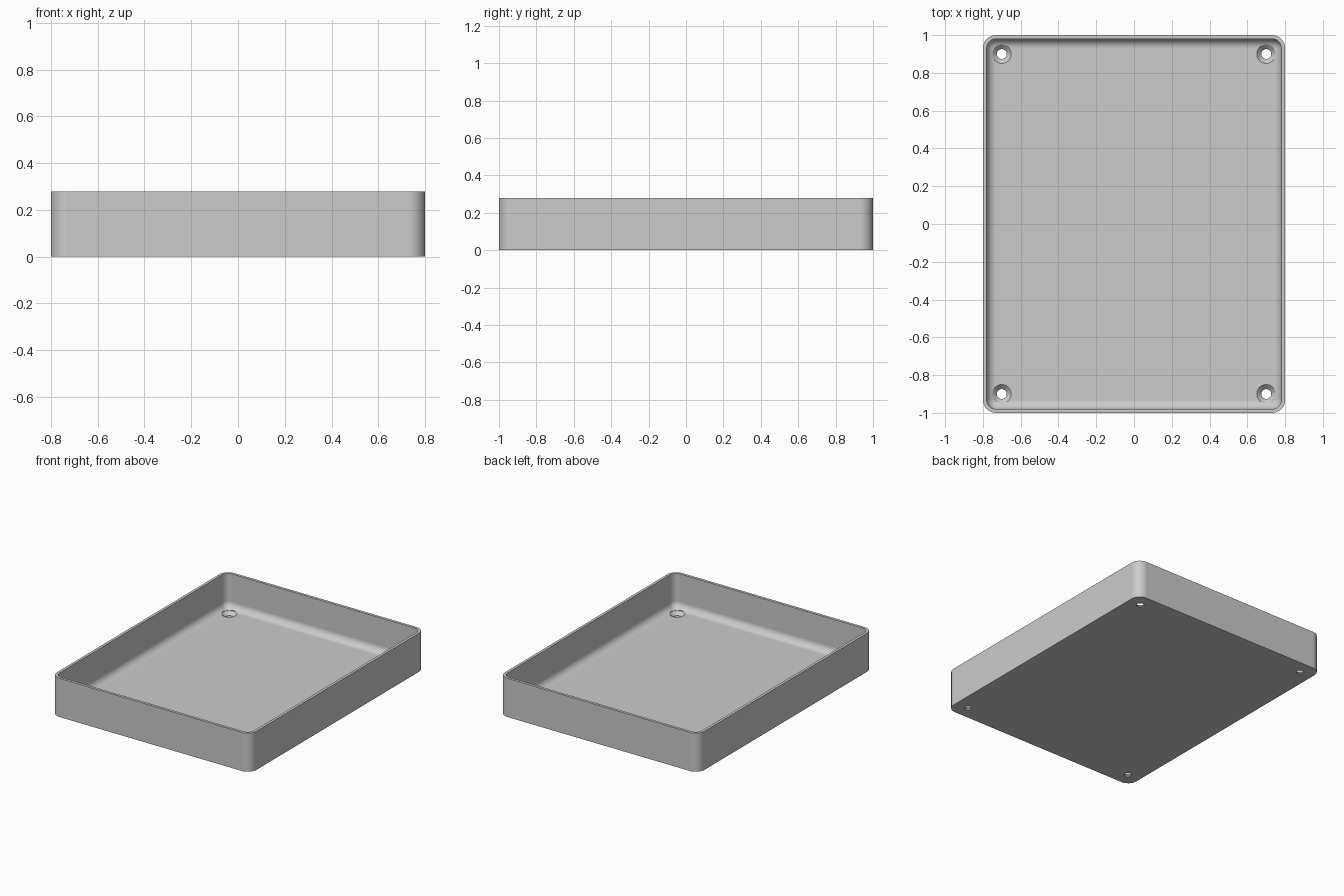
import bpy, bmesh, math

default = bpy.data.objects.get("Cube")
if default:
    bpy.data.objects.remove(default, do_unlink=True)

HALF_X, HALF_Y, HEIGHT = 0.8, 1.0, 0.28
CORNER, WALL, FLOOR, FILLET = 0.07, 0.02, 0.03, 0.05
STEPS = 12

grey = bpy.data.materials.new("light grey")
grey.use_nodes = True
colour = (0.6, 0.6, 0.6, 1)
grey.diffuse_color = colour
grey.node_tree.nodes["Principled BSDF"].inputs["Base Color"].default_value = colour


def make_object(name, bm):
    bmesh.ops.remove_doubles(bm, verts=bm.verts, dist=1e-5)
    bmesh.ops.recalc_face_normals(bm, faces=bm.faces)
    mesh = bpy.data.meshes.new(name)
    bm.to_mesh(mesh)
    bm.free()
    mesh.materials.append(grey)
    obj = bpy.data.objects.new(name, mesh)
    bpy.context.collection.objects.link(obj)
    return obj


def rounded_ring(bm, inset, z):
    """Rounded rectangle, inset from the outer wall."""
    radius = max(CORNER - inset, 0)
    ring = []
    for quarter, (sx, sy) in enumerate(((1, 1), (-1, 1), (-1, -1), (1, -1))):
        cx = sx * (HALF_X - inset - radius)
        cy = sy * (HALF_Y - inset - radius)
        for i in range(STEPS + 1):
            a = (quarter + i / STEPS) * math.pi / 2
            ring.append(bm.verts.new((cx + radius * math.cos(a), cy + radius * math.sin(a), z)))
    return ring


def round_ring(bm, x, y, radius, z, count=32):
    angles = [2 * math.pi * i / count for i in range(count)]
    return [bm.verts.new((x + radius * math.cos(a), y + radius * math.sin(a), z)) for a in angles]


def skin(bm, rings):
    """Joins rings into a closed solid with capped ends."""
    for low, high in zip(rings, rings[1:]):
        for i in range(len(low)):
            j = (i + 1) % len(low)
            bm.faces.new((low[i], low[j], high[j], high[i]))
    bm.faces.new(rings[0])
    bm.faces.new(rings[-1])


# Tray: outer wall, rim, inner wall, then a fillet down to the floor
profile = [(0, 0), (0, HEIGHT), (WALL, HEIGHT)]
for i in range(STEPS + 1):
    a = i / STEPS * math.pi / 2
    profile.append((WALL + FILLET * (1 - math.cos(a)), FLOOR + FILLET * (1 - math.sin(a))))
bm = bmesh.new()
skin(bm, [rounded_ring(bm, inset, z) for inset, z in profile])
tray = make_object("tray", bm)

# Countersunk screw holes in the four corners
bm = bmesh.new()
for x in (-0.7, 0.7):
    for y in (-0.9, 0.9):
        hole = [(0.026, -0.05), (0.026, 0.006), (0.05, FLOOR), (0.05, 0.1)]
        skin(bm, [round_ring(bm, x, y, r, z) for r, z in hole])
cutter = make_object("screw_hole_cutter", bm)
cutter.hide_render = True

cut = tray.modifiers.new("screw_holes", "BOOLEAN")
cut.operation = "DIFFERENCE"
cut.solver = "EXACT"
cut.object = cutter

bpy.ops.object.select_all(action="DESELECT")
tray.select_set(True)
bpy.context.view_layer.objects.active = tray
bpy.ops.object.modifier_apply(modifier=cut.name)
bpy.data.objects.remove(cutter, do_unlink=True)

# Smooth the rounded corners and keep the flats flat
bpy.ops.object.shade_smooth_by_angle(angle=math.radians(30))
flat = tray.modifiers.new("even_shading", "WEIGHTED_NORMAL")
flat.keep_sharp = True
